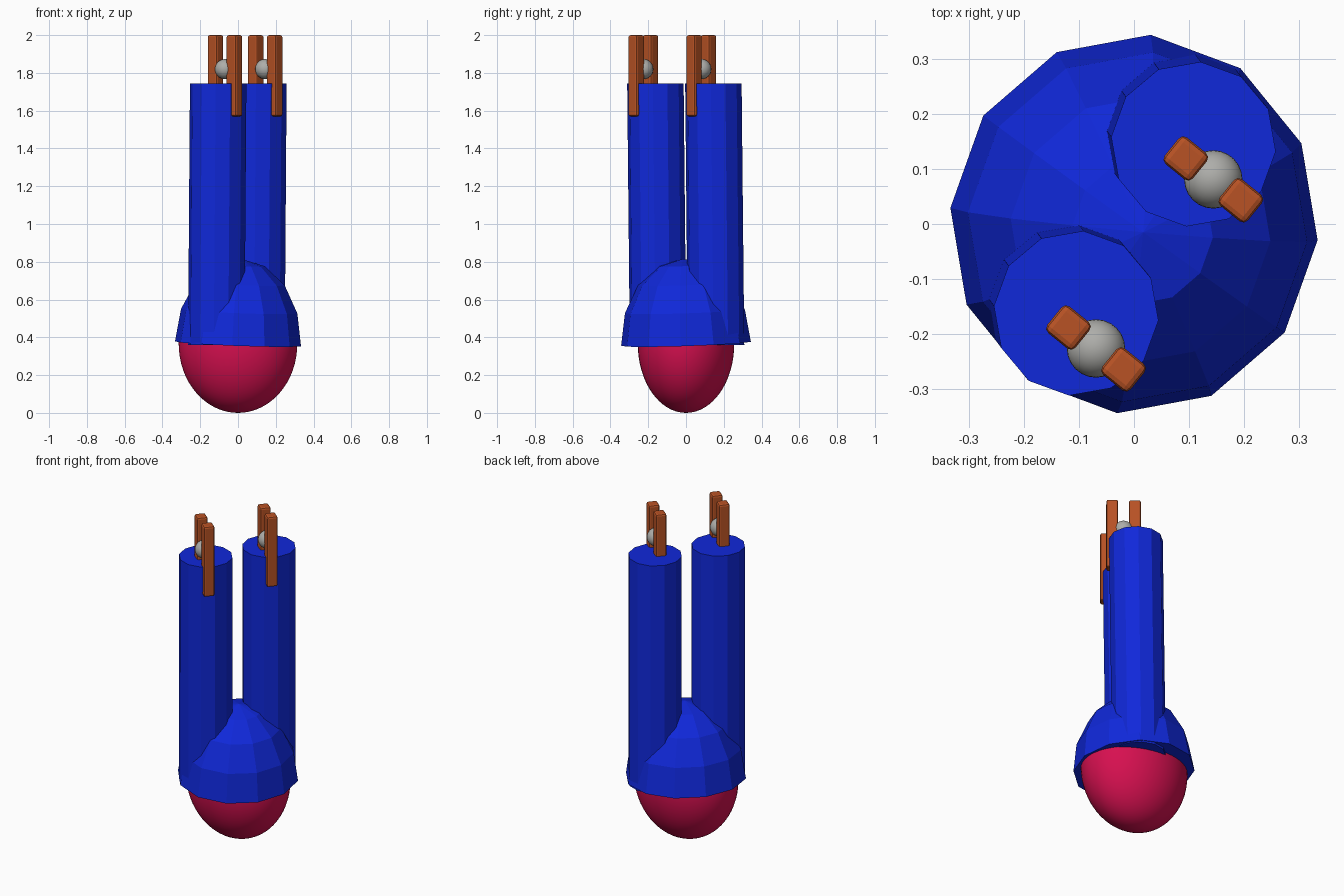
import bpy, bmesh, math
from mathutils import Matrix, Vector

if "Cube" in bpy.data.objects:
    bpy.data.objects.remove(bpy.data.objects["Cube"], do_unlink=True)


def material(name, r, g, b):
    m = bpy.data.materials.new(name)
    m.use_nodes = True
    m.diffuse_color = (r, g, b, 1)
    m.node_tree.nodes["Principled BSDF"].inputs["Base Color"].default_value = (r, g, b, 1)
    return m


blue = material("royal blue", 0.005, 0.021, 0.7)
red = material("crimson", 0.68, 0.005, 0.08)
brown = material("rust brown", 0.48, 0.085, 0.018)
grey = material("light grey", 0.42, 0.42, 0.4)


def add(name, bm, mat, smooth=False):
    bmesh.ops.recalc_face_normals(bm, faces=bm.faces)
    mesh = bpy.data.meshes.new(name)
    bm.to_mesh(mesh)
    bm.free()
    mesh.materials.append(mat)
    for f in mesh.polygons:
        f.use_smooth = smooth
    ob = bpy.data.objects.new(name, mesh)
    bpy.context.collection.objects.link(ob)
    return ob


def ellipsoid(segments, rings, radii):
    bm = bmesh.new()
    bmesh.ops.create_uvsphere(bm, u_segments=segments, v_segments=rings, radius=1)
    bmesh.ops.scale(bm, vec=radii, verts=bm.verts)
    return bm


TURN = math.radians(-5)
RIM = 0.366

# Faceted dome: upper half of a coarse ellipsoid with a closed underside
bm = ellipsoid(12, 8, (0.335, 0.345, 0.45))
low = [v for v in bm.verts if v.co.z < -0.01]
bmesh.ops.delete(bm, geom=low, context="VERTS")
bmesh.ops.holes_fill(bm, edges=[e for e in bm.edges if e.is_boundary])
dome = add("dome", bm, blue)
dome.location = (0, 0, RIM)
dome.rotation_euler = (0.03, 0.04, TURN)

# Smooth rounded bowl below the dome
bm = ellipsoid(48, 32, (0.315, 0.255, 0.366))
high = [v for v in bm.verts if v.co.z > 0.08]
bmesh.ops.delete(bm, geom=high, context="VERTS")
bowl = add("rounded_bowl", bm, red, True)
bowl.location = (0, 0, RIM)
bowl.rotation_euler = (0, 0, TURN)


def leg(name, x, y):
    # Twelve-sided column with a very slight lean
    top, bottom = 1.745, 0.36
    bm = bmesh.new()
    bmesh.ops.create_cone(bm, cap_ends=True, segments=12, radius1=0.15, radius2=0.15,
                          depth=top - bottom, matrix=Matrix.Rotation(TURN, 4, "Z"))
    for v in bm.verts:
        if v.co.z < 0:
            v.co += Vector((-0.01, 0.014, 0))
    ob = add(name + "_leg", bm, blue)
    ob.location = (x, y, (top + bottom) / 2)

    # Ball held between two upright bars
    ball = add(name + "_ball", ellipsoid(24, 16, (0.053, 0.053, 0.053)), grey, True)
    bx, by = x + 0.036, y - 0.064
    ball.location = (bx, by, 1.82)
    for side, label in ((-1, "inner"), (1, "outer")):
        bm = bmesh.new()
        bmesh.ops.create_cube(bm, size=1)
        bmesh.ops.scale(bm, vec=(0.066, 0.062, 0.43), verts=bm.verts)
        bar = add(f"{name}_{label}_bar", bm, brown)
        bar.location = (bx + side * 0.05, by - side * 0.038, 1.785)
        bar.rotation_euler.z = math.radians(-39)
        bevel = bar.modifiers.new("rounded_edges", "BEVEL")
        bevel.width = 0.011
        bevel.segments = 2


leg("left", 0.108, 0.145)
leg("right", -0.105, -0.162)
